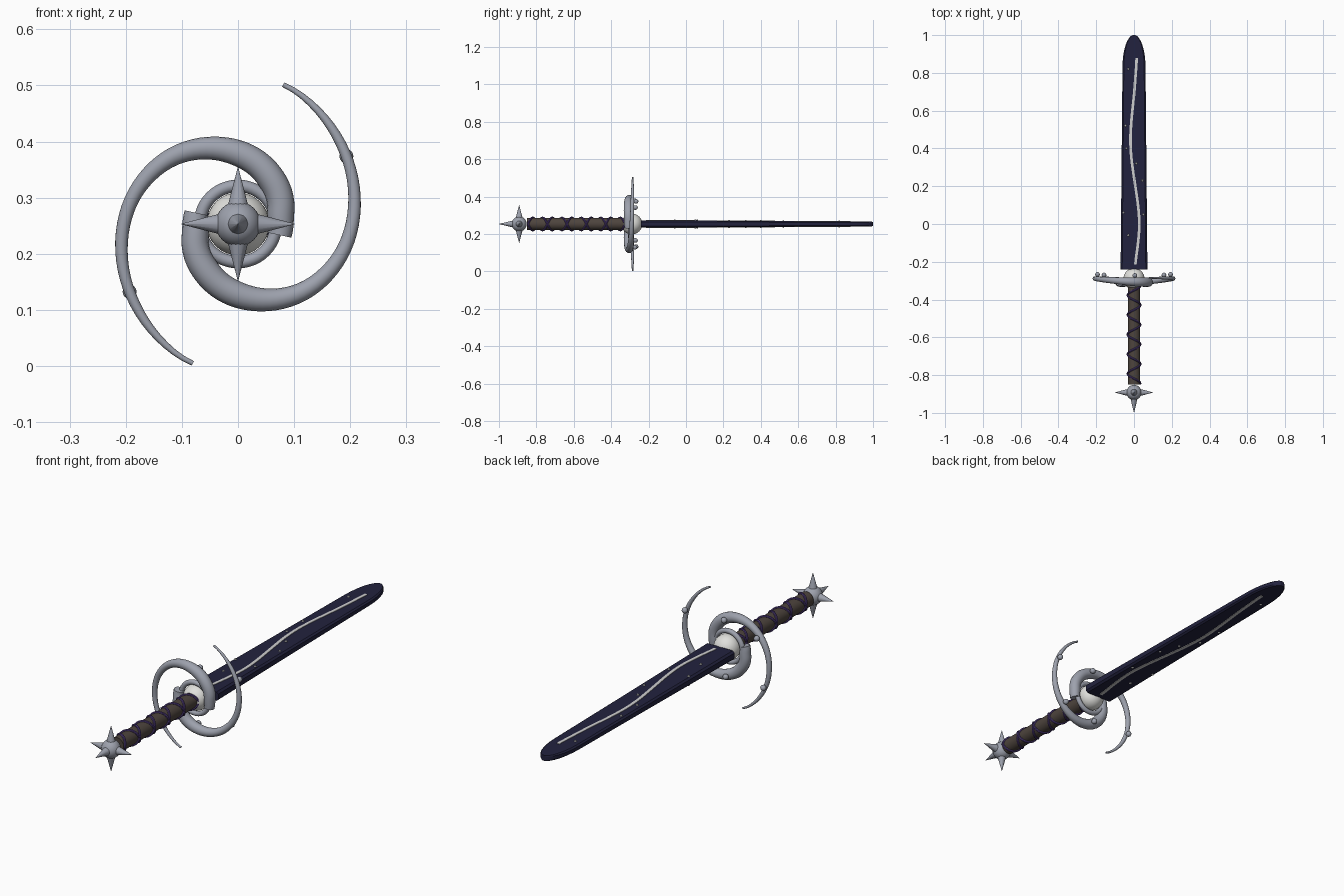
import bpy, bmesh, math
from mathutils import Vector, Matrix

if "Cube" in bpy.data.objects:
    bpy.data.objects.remove(bpy.data.objects["Cube"])

CZ = 0.253          # height of the sword axis
Y = Vector((0, 1, 0))


def material(name, rgb):
    m = bpy.data.materials.new(name)
    m.diffuse_color = (*rgb, 1)
    m.use_nodes = True
    m.node_tree.nodes["Principled BSDF"].inputs["Base Color"].default_value = m.diffuse_color
    return m


STEEL = material("silver steel", (0.34, 0.36, 0.42))
PEARL = material("pearl white", (0.75, 0.75, 0.72))
NIGHT = material("midnight blue", (0.016, 0.016, 0.048))
BROWN = material("grip brown", (0.075, 0.058, 0.047))
PURPLE = material("cord purple", (0.08, 0.045, 0.2))
STAR = material("inlay grey", (0.62, 0.62, 0.62))


def finish(bm, name, mat, smooth=True):
    bmesh.ops.recalc_face_normals(bm, faces=bm.faces)
    me = bpy.data.meshes.new(name)
    bm.to_mesh(me)
    bm.free()
    ob = bpy.data.objects.new(name, me)
    bpy.context.collection.objects.link(ob)
    me.materials.append(mat)
    if smooth:
        bpy.ops.object.select_all(action='DESELECT')
        ob.select_set(True)
        bpy.context.view_layer.objects.active = ob
        bpy.ops.object.shade_smooth_by_angle(angle=math.radians(40))
    return ob


def loft(bm, rings, closed=False):
    """Skin a list of point rings, capping the ends when open."""
    vs = [[bm.verts.new(p) for p in r] for r in rings]
    n = len(vs[0])
    for a, b in zip(vs, vs[1:] + (vs[:1] if closed else [])):
        for i in range(n):
            j = (i + 1) % n
            bm.faces.new((a[i], a[j], b[j], b[i]))
    if not closed:
        bm.faces.new(vs[0])
        bm.faces.new(vs[-1])


def tube(name, pts, radii, mat, sides=12, closed=False):
    bm = bmesh.new()
    rings, n = [], len(pts)
    for k, (p, r) in enumerate(zip(pts, radii)):
        a = pts[(k - 1) % n] if closed else pts[max(k - 1, 0)]
        b = pts[(k + 1) % n] if closed else pts[min(k + 1, n - 1)]
        u = (b - a).cross(Y).normalized()
        w = (b - a).cross(u).normalized()
        rings.append([p + r * (math.cos(t) * u + math.sin(t) * w)
                      for t in (2 * math.pi * i / sides for i in range(sides))])
    loft(bm, rings, closed)
    return finish(bm, name, mat)


def ball(name, loc, r, mat, seg=24):
    bm = bmesh.new()
    bmesh.ops.create_uvsphere(bm, u_segments=seg, v_segments=seg // 2, radius=r,
                              matrix=Matrix.Translation(loc))
    return finish(bm, name, mat)


def cone(name, base, tip, r1, r2, mat, sides):
    d = tip - base
    bm = bmesh.new()
    rot = d.to_track_quat('Z', 'Y').to_matrix().to_4x4()
    bmesh.ops.create_cone(bm, cap_ends=True, segments=sides, radius1=r1, radius2=r2,
                          depth=d.length,
                          matrix=Matrix.Translation((base + tip) / 2) @ rot)
    return finish(bm, name, mat)


def lerp(table, x):
    for a, b in zip(table, table[1:]):
        if x <= b[0]:
            f = (x - a[0]) / (b[0] - a[0])
            f = max(0, f)
            return [p + (q - p) * f for p, q in zip(a[1:], b[1:])]
    return list(table[-1][1:])


def smooth_lerp(table, x, w):
    """Averaged lookup that rounds off the corners of the table."""
    s = [lerp(table, x + w * k / 4) for k in range(-4, 5)]
    return [sum(c) / 9 for c in zip(*s)]


# blade: slab with a rounded tip and slightly chamfered edges
def half_thick(y):
    return 0.020 - 0.008 * (y + 0.24) / 1.24


def half_width(y):
    if y < 0.83:
        return 0.071 - 0.010 * (y + 0.24) / 1.07
    return 0.061 * math.sqrt(max(0, 1 - ((y - 0.83) / 0.171) ** 2))


ys = [-0.24 + 1.07 * i / 10 for i in range(10)]
ys += [0.83 + 0.17 * math.sin(math.pi / 2 * i / 12) for i in range(13)]
bm = bmesh.new()
rings = []
for y in ys:
    w, t = half_width(y), half_thick(y)
    c, e = w * 0.88, t * 0.6
    rings.append([(x, y, CZ + z) for x, z in
                  ((w, -e), (w, e), (c, t), (-c, t), (-w, e), (-w, -e), (-c, -t), (c, -t))])
loft(bm, rings)
finish(bm, "blade", NIGHT, False)

# winding inlay and star specks on both blade faces
WAVE = [(-0.22, 0.005), (-0.10, 0.022), (0.0, 0.030), (0.10, 0.022), (0.22, 0.004),
        (0.35, -0.015), (0.45, -0.020), (0.55, -0.014), (0.70, 0.002), (0.88, 0.015)]
STARS = [(-0.03, 0.82), (-0.045, 0.52), (-0.04, 0.40), (0.012, 0.32),
         (0.045, 0.23), (-0.055, 0.06), (0.05, 0.05), (-0.03, -0.06)]
for side, label in ((1, "upper"), (-1, "lower")):
    bm = bmesh.new()
    rings = []
    for i in range(45):
        y = -0.215 + 1.095 * i / 44
        x = smooth_lerp(WAVE, y, 0.04)[0]
        h = half_thick(y)
        rings.append([(x + dx, y, CZ + side * (h + dz)) for dx, dz in
                      ((-0.007, -0.002), (0.007, -0.002), (0.007, 0.002), (-0.007, 0.002))])
    loft(bm, rings)
    finish(bm, label + "_inlay", STAR, False)
    for x, y in STARS:
        ball(label + "_star", (x, y, CZ + side * half_thick(y)), 0.006, STAR, 8)

# guard: pearl core, inner ring and two tapering spiral arms with beads
ball("guard_core", (0, -0.29, CZ), 0.056, PEARL, 32)
ring = [Vector((0.068 * math.cos(a), -0.30, CZ + 0.068 * math.sin(a)))
        for a in (2 * math.pi * i / 48 for i in range(48))]
tube("guard_ring", ring, [0.011] * 48, STEEL, 12, True)

# columns: angle, distance from axis, y, tube radius
ARM = [(165, 0.077, -0.308, 0.021), (190, 0.076, -0.308, 0.024), (236, 0.101, -0.308, 0.025),
       (270, 0.126, -0.306, 0.0235), (286, 0.140, -0.304, 0.021), (315, 0.168, -0.298, 0.0165),
       (345, 0.193, -0.292, 0.013), (373, 0.213, -0.288, 0.011), (400, 0.234, -0.286, 0.009),
       (432, 0.263, -0.285, 0.004)]


def arm_point(deg, flip):
    r, y, t = smooth_lerp(ARM, deg, 8)
    a = math.radians(deg)
    return Vector((flip * r * math.cos(a), y, CZ + flip * r * math.sin(a))), t


for flip, label in ((1, "right"), (-1, "left")):
    data = [arm_point(165 + 267 * i / 63, flip) for i in range(64)]
    tube(label + "_spiral_arm", [d[0] for d in data], [d[1] for d in data], STEEL, 16)
    for deg in (268, 331, 392):
        p, t = arm_point(deg, flip)
        ball(label + "_bead", p + Y * (t + 0.01), 0.0125, STEEL, 16)

# grip with two opposed cord wraps
cone("grip", Vector((0, -0.85, CZ)), Vector((0, -0.31, CZ)), 0.033, 0.033, BROWN, 32)
for turn in (1, -1):
    pts = [Vector((0.034 * math.cos(a), -0.845 + 0.52 * i / 160, CZ + turn * 0.034 * math.sin(a)))
           for i, a in ((i, 2 * math.pi * 5 * i / 160) for i in range(161))]
    tube("cord_wrap", pts, [0.0055] * 161, PURPLE, 8)

# star-shaped pommel
hub = Vector((0, -0.892, CZ))
ball("pommel", hub, 0.04, STEEL, 32)
for d in ((1, 0, 0), (-1, 0, 0), (0, 0, 1), (0, 0, -1), (0, -1, 0)):
    v = Vector(d)
    reach = 0.108 if d[1] else 0.101
    cone("pommel_spike", hub + v * 0.03, hub + v * reach, 0.019, 0.0005, STEEL, 12)
